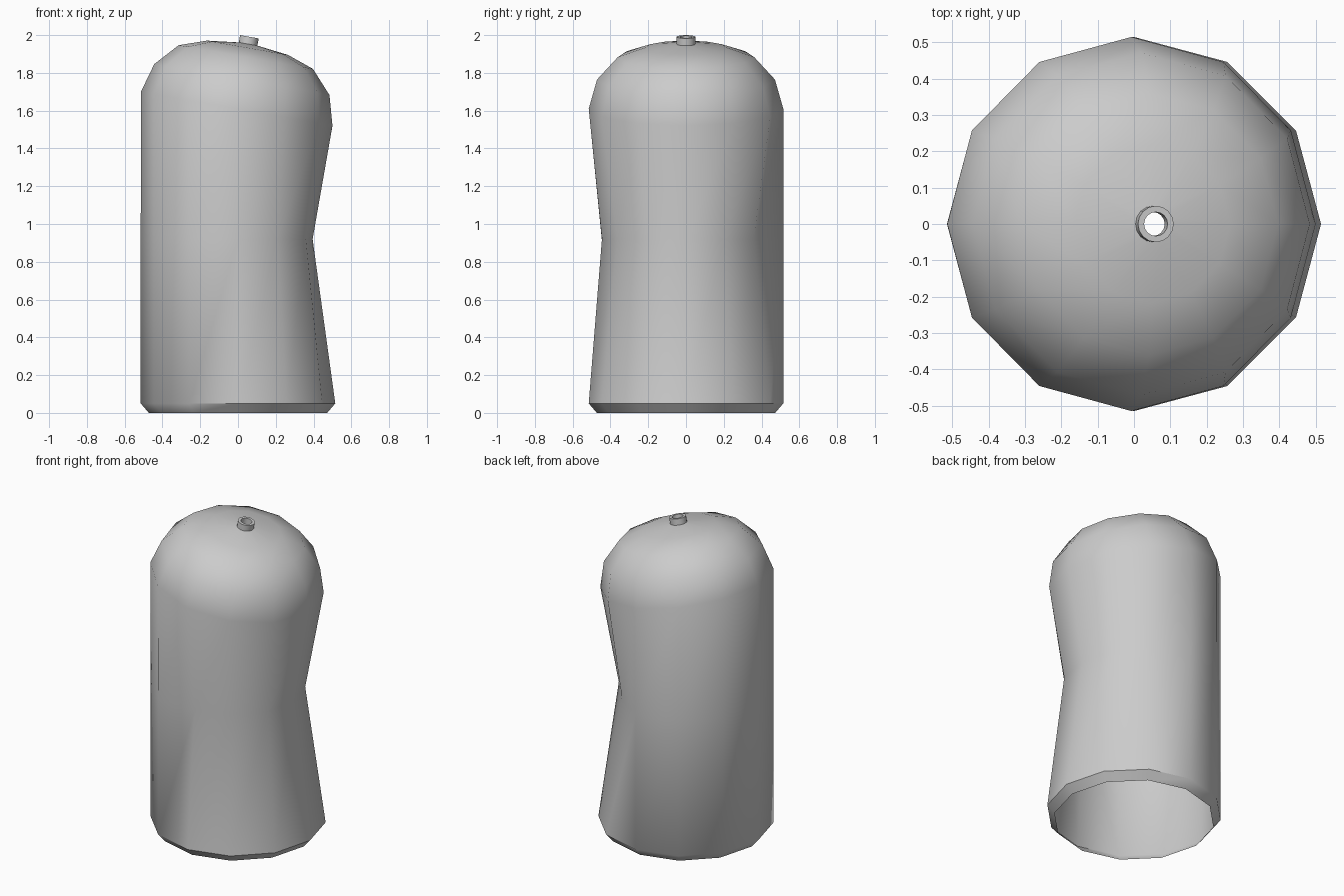
import bpy, bmesh
from math import sin, cos, radians, tau

if "Cube" in bpy.data.objects:
    bpy.data.objects.remove(bpy.data.objects["Cube"])

TILT = radians(10)


def tilted(r, v, a):
    """Point on a ring of radius r, height v above the tilted shoulder plane."""
    u, y = r * cos(a), r * sin(a)
    return (-0.007 + u * cos(TILT) + v * sin(TILT), y,
            1.61 - u * sin(TILT) + v * cos(TILT))


def loft(name, rings, closed=False):
    bm = bmesh.new()
    loops = [[bm.verts.new(p) for p in ring] for ring in rings]
    pairs = list(zip(loops, loops[1:]))
    if closed:
        pairs.append((loops[-1], loops[0]))
    for lo, hi in pairs:
        n = len(lo)
        for i in range(n):
            j = (i + 1) % n
            bm.faces.new((lo[i], lo[j], hi[j], hi[i]))
    bmesh.ops.recalc_face_normals(bm, faces=bm.faces)
    mesh = bpy.data.meshes.new(name)
    bm.to_mesh(mesh)
    bm.free()
    ob = bpy.data.objects.new(name, mesh)
    bpy.context.collection.objects.link(ob)
    bpy.ops.object.select_all(action='DESELECT')
    ob.select_set(True)
    bpy.context.view_layer.objects.active = ob
    bpy.ops.object.shade_smooth_by_angle(angle=radians(42))
    return ob


# Twelve-sided can body: open bottom, finger grip dented into one half, tilted dome
angles = [tau * i / 12 for i in range(12)]
grip = {0: 0.395, 1: 0.395, 2: 0.414, 9: 0.445, 10: 0.42, 11: 0.415}
rings = [[(r * cos(a), r * sin(a), z) for a in angles]
         for r, z in ((0.472, 0), (0.515, 0.05))]
rings.append([(grip.get(i, 0.515) * cos(a), grip.get(i, 0.515) * sin(a), 0.92)
              for i, a in enumerate(angles)])
dome = [(0.515, 0), (0.471, 0.157), (0.361, 0.278), (0.218, 0.328), (0.042, 0.349)]
rings += [[tilted(r, v, a) for a in angles] for r, v in dome]
loft("can_body", rings)

# Hollow spout along the tilted axis
spout = [(0.05, 0.34), (0.05, 0.387), (0.033, 0.387), (0.033, 0.34)]
loft("spout", [[tilted(r, v, tau * i / 16) for i in range(16)] for r, v in spout],
     closed=True)
